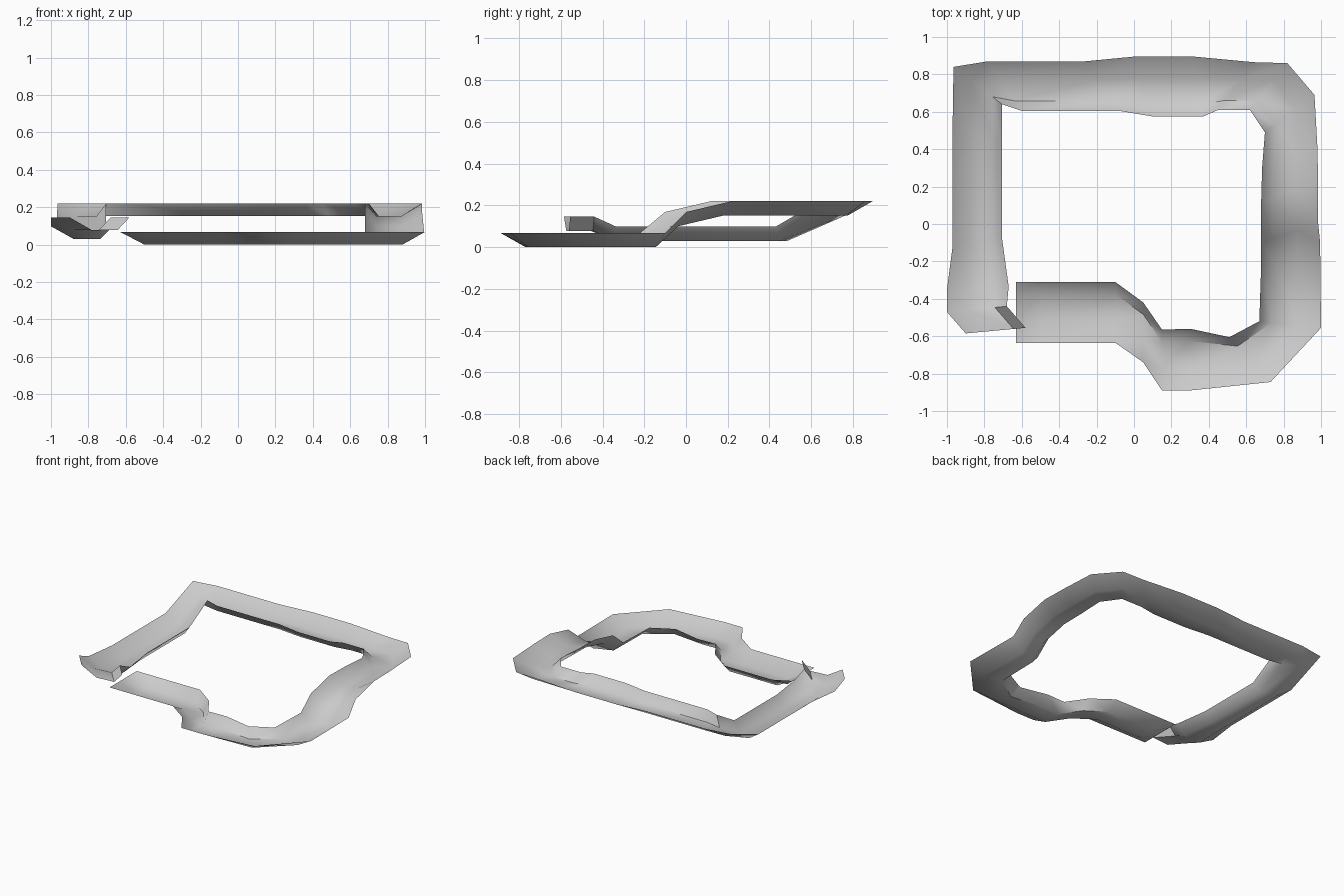
import bpy, bmesh
from mathutils import Vector

if "Cube" in bpy.data.objects:
    bpy.data.objects.remove(bpy.data.objects["Cube"])

WALL = 0.068              # wall height above the channel floor
OUT, INN = 0.37, 0.20     # inset of the floor edges as share of the width

# stations along the channel: outer rim x, y, inner rim x, y, floor z
stations = [
    (-.50, -.635, -.50, -.31, 0),
    (-.10, -.635, -.10, -.31, 0),
    (.05, -.74, .05, -.42, 0),
    (.15, -.89, .15, -.565, 0),
    (.30, -.89, .30, -.56, 0),
    (.73, -.845, .51, -.605, 0),
    (1.0, -.555, .67, -.52, 0),
    (.995, -.10, .68, -.22, 0),
    (.985, 0, .68, -.10, .10),
    (.985, .22, .68, .12, .152),
    (.98, .42, .685, .30, .152),
    (.965, .69, .70, .49, .152),
    (.82, .86, .62, .61, .152),
    (.64, .865, .45, .61, .152),
    (.32, .895, .37, .575, .152),
    (0, .895, .10, .575, .152),
    (-.26, .87, -.08, .605, .152),
    (-.78, .87, -.60, .605, .152),
    (-.965, .84, -.705, .64, .152),
    (-.97, .52, -.705, .43, .03),
    (-.97, -.12, -.705, -.08, .03),
    (-1.0, -.35, -.67, -.335, .03),
    (-1.0, -.47, -.68, -.44, .078),
    (-.90, -.585, -.58, -.555, .078),
]


def section(ox, oy, ix, iy, z):
    """Outer rim, floor outer, floor inner, inner rim."""
    o, i = Vector((ox, oy, z)), Vector((ix, iy, z))
    up = Vector((0, 0, WALL))
    return [o + up, o.lerp(i, OUT), o.lerp(i, 1 - INN), i + up]


rows = [section(*s) for s in stations]

# sloped closing wall at the low start
start = section(-.63, -.635, -.63, -.31, 0)
for p in start:
    p.z = WALL
rows.insert(0, start)

# open trough skin
bm = bmesh.new()
loops = [[bm.verts.new(p) for p in row] for row in rows]
for a, b in zip(loops, loops[1:]):
    for k in range(3):
        bm.faces.new((a[k], b[k], b[k + 1], a[k + 1]))
for f in bm.faces:
    f.normal_update()
if sum(f.normal.z * f.calc_area() for f in bm.faces) < 0:
    bmesh.ops.reverse_faces(bm, faces=bm.faces[:])
mesh = bpy.data.meshes.new("channel_track")
bm.to_mesh(mesh)
bm.free()
track = bpy.data.objects.new("channel_track", mesh)
bpy.context.collection.objects.link(track)
bpy.context.view_layer.objects.active = track
track.select_set(True)
bpy.ops.object.shade_smooth_by_angle(angle=0.9)
